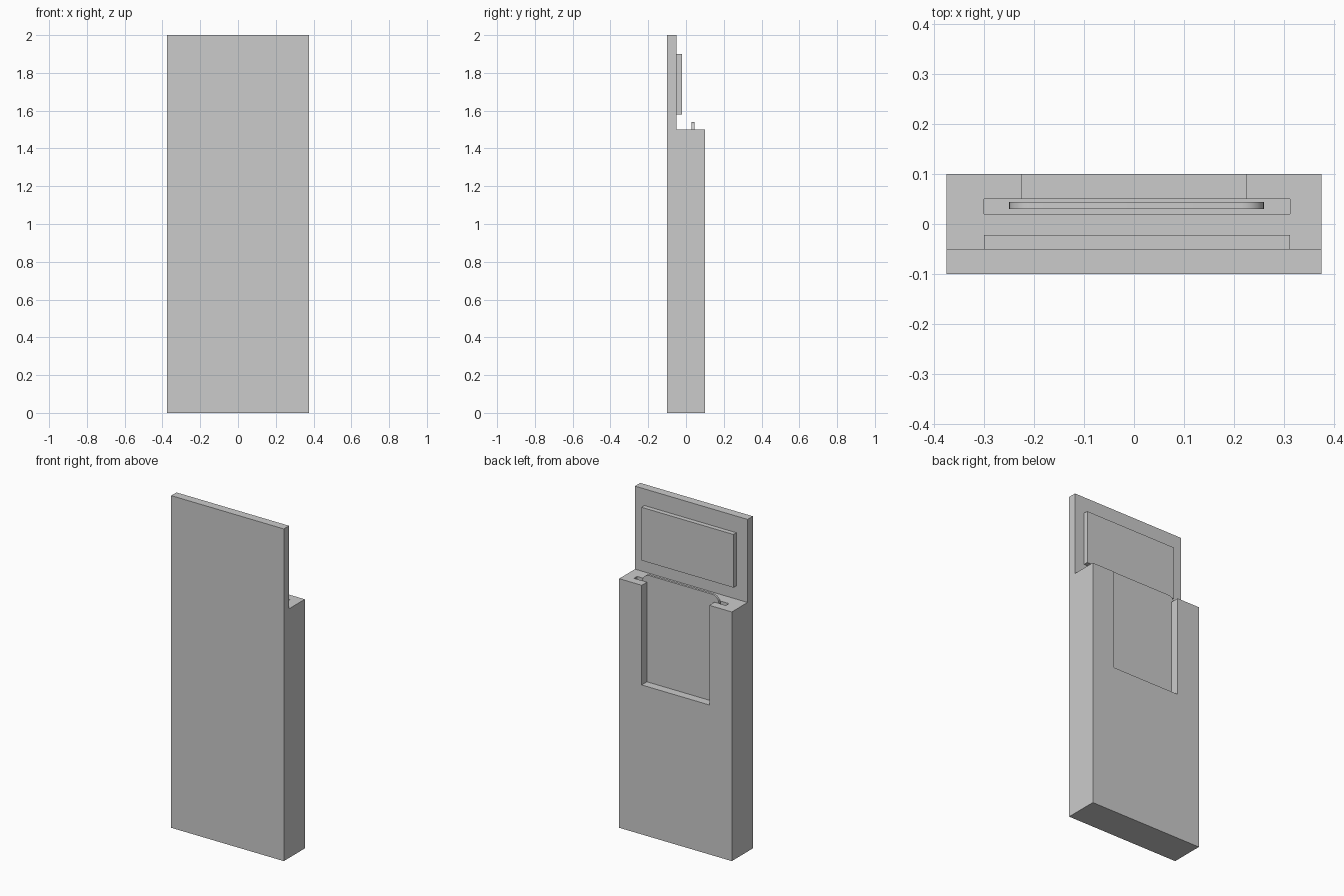
import bpy, bmesh
from math import pi, cos, sin

if "Cube" in bpy.data.objects:
    bpy.data.objects.remove(bpy.data.objects["Cube"])


def prism(name, pts, axis, a, b):
    """Extrude a closed 2D profile along x (profile = y,z) or y (profile = x,z)."""
    bm = bmesh.new()
    place = (lambda p, t: (t, p[0], p[1])) if axis == 'X' else (lambda p, t: (p[0], t, p[1]))
    face = bm.faces.new([bm.verts.new(place(p, a)) for p in pts])
    ext = bmesh.ops.extrude_face_region(bm, geom=[face])
    vec = (b - a, 0, 0) if axis == 'X' else (0, b - a, 0)
    bmesh.ops.translate(bm, vec=vec, verts=[v for v in ext['geom'] if isinstance(v, bmesh.types.BMVert)])
    bmesh.ops.recalc_face_normals(bm, faces=bm.faces)
    me = bpy.data.meshes.new(name)
    bm.to_mesh(me)
    bm.free()
    ob = bpy.data.objects.new(name, me)
    bpy.context.collection.objects.link(ob)
    return ob


def box(name, x, y, z):
    return prism(name, [(x[0], z[0]), (x[1], z[0]), (x[1], z[1]), (x[0], z[1])], 'Y', *y)


def cut(target, cutter):
    mod = target.modifiers.new("cut", 'BOOLEAN')
    mod.operation = 'DIFFERENCE'
    mod.solver = 'EXACT'
    mod.object = cutter
    bpy.context.view_layer.objects.active = target
    bpy.ops.object.modifier_apply(modifier=mod.name)
    bpy.data.objects.remove(cutter)


def rounded_rect(x0, x1, z0, z1, r, n=6):
    corners = [(x1 - r, z1 - r, 0), (x0 + r, z1 - r, 1), (x0 + r, z0 + r, 2), (x1 - r, z0 + r, 3)]
    return [(cx + r * cos((q + i / n) * pi / 2), cz + r * sin((q + i / n) * pi / 2))
            for cx, cz, q in corners for i in range(n + 1)]


# Stand body: thick base with a thin raised backboard
body = prism("stand_body", [(-0.1, 0), (0.1, 0), (0.1, 1.5), (-0.05, 1.5), (-0.05, 2), (-0.1, 2)],
             'X', -0.375, 0.375)

# Slot from the top, and the window that opens onto it
cut(body, box("slot_cutter", (-0.3, 0.312), (0.02, 0.05), (0.86, 1.6)))
cut(body, box("window_cutter", (-0.225, 0.225), (0.04, 0.2), (0.9, 1.6)))

# Raised display panel on the backboard
box("display_panel", (-0.3, 0.312), (-0.05, -0.022), (1.58, 1.9))

# Rounded tablet standing in the slot
tablet = prism("tablet", rounded_rect(-0.25, 0.26, 0.86, 1.54, 0.045), 'Y', 0.03, 0.044)
bpy.ops.object.select_all(action='DESELECT')
tablet.select_set(True)
bpy.context.view_layer.objects.active = tablet
bpy.ops.object.shade_smooth_by_angle()
